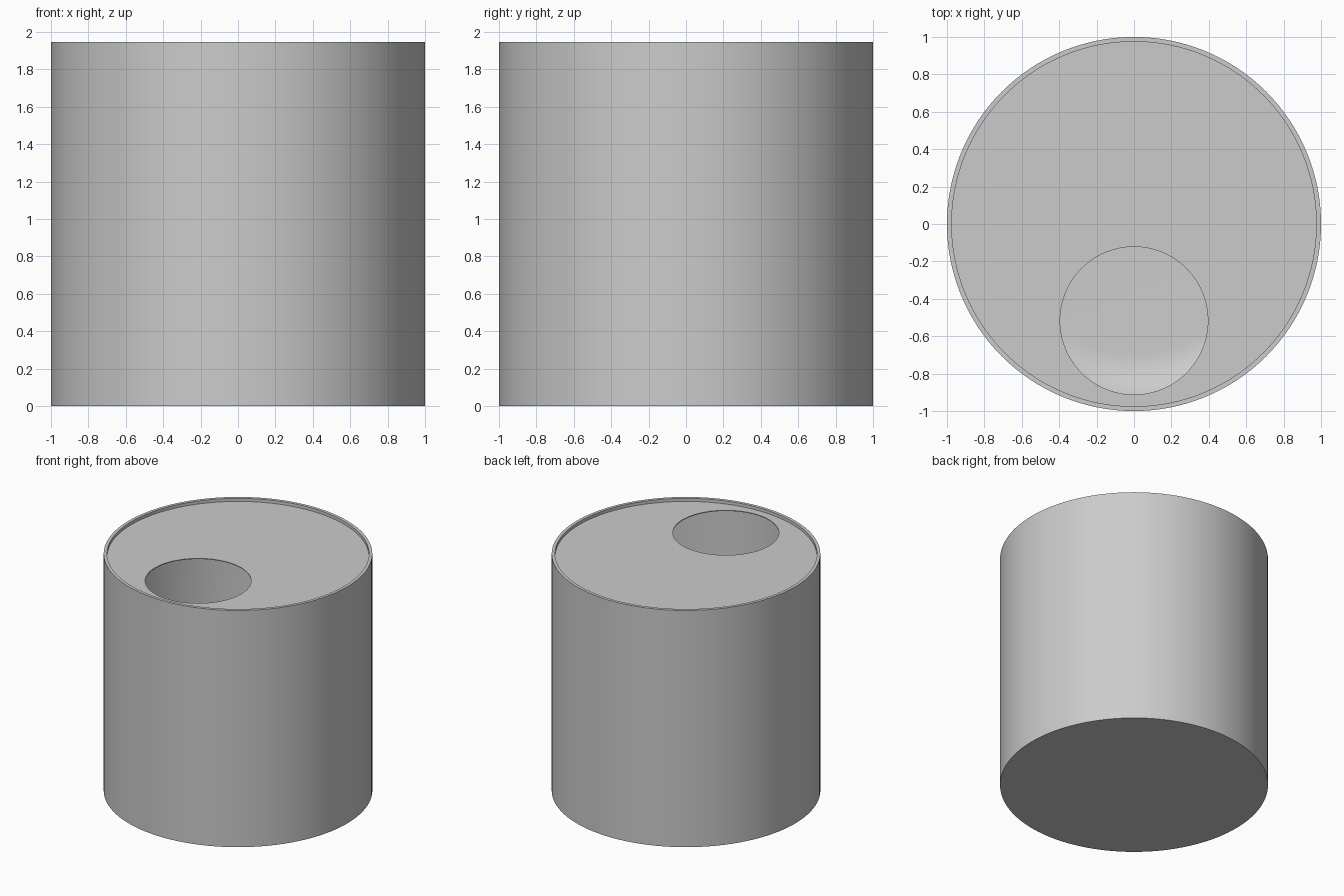
import bpy, bmesh, math

if "Cube" in bpy.data.objects:
    bpy.data.objects.remove(bpy.data.objects["Cube"])

SEG = 128
HEIGHT, WALL, FILLET = 1.945, 0.006, 0.3
RIM_R, LID_TOP, LID_T = 0.975, 1.92, 0.006


def smooth(obj):
    bpy.ops.object.select_all(action='DESELECT')
    obj.select_set(True)
    bpy.context.view_layer.objects.active = obj
    bpy.ops.object.shade_smooth_by_angle(angle=math.radians(30))


def lathe(name, profile):
    bm = bmesh.new()
    verts = [bm.verts.new((r, 0, z)) for r, z in profile]
    edges = [bm.edges.new(p) for p in zip(verts, verts[1:])]
    bmesh.ops.spin(bm, geom=verts + edges, cent=(0, 0, 0), axis=(0, 0, 1),
                   angle=math.tau, steps=SEG)
    bmesh.ops.remove_doubles(bm, verts=bm.verts, dist=1e-5)
    bmesh.ops.recalc_face_normals(bm, faces=bm.faces)
    mesh = bpy.data.meshes.new(name)
    bm.to_mesh(mesh)
    bm.free()
    obj = bpy.data.objects.new(name, mesh)
    bpy.context.collection.objects.link(obj)
    smooth(obj)
    return obj


def cylinder(name, radius, depth, location):
    bpy.ops.mesh.primitive_cylinder_add(vertices=SEG, radius=radius,
                                        depth=depth, location=location)
    obj = bpy.context.object
    obj.name = name
    return obj


# Thin hollow can: outer wall, recessed rim, inner wall with rounded floor edge
inner_r = 1 - WALL
arc = []
for i in range(13):
    a = math.pi / 2 * i / 12
    arc.append((inner_r - FILLET + FILLET * math.cos(a),
                WALL + FILLET - FILLET * math.sin(a)))
lathe("can_body", [(0, 0), (1, 0), (1, HEIGHT), (RIM_R, HEIGHT),
                   (RIM_R, LID_TOP - LID_T), (inner_r, LID_TOP - LID_T)]
      + arc + [(0, WALL)])

# Recessed lid with an off-centre round opening
lid = cylinder("lid", RIM_R, LID_T, (0, 0, LID_TOP - LID_T / 2))
cutter = cylinder("opening_cutter", 0.395, 0.3, (0, -0.517, LID_TOP))
cutter.hide_render = True
cutter.hide_viewport = True
cut = lid.modifiers.new("opening", 'BOOLEAN')
cut.operation = 'DIFFERENCE'
cut.solver = 'EXACT'
cut.object = cutter
smooth(lid)
